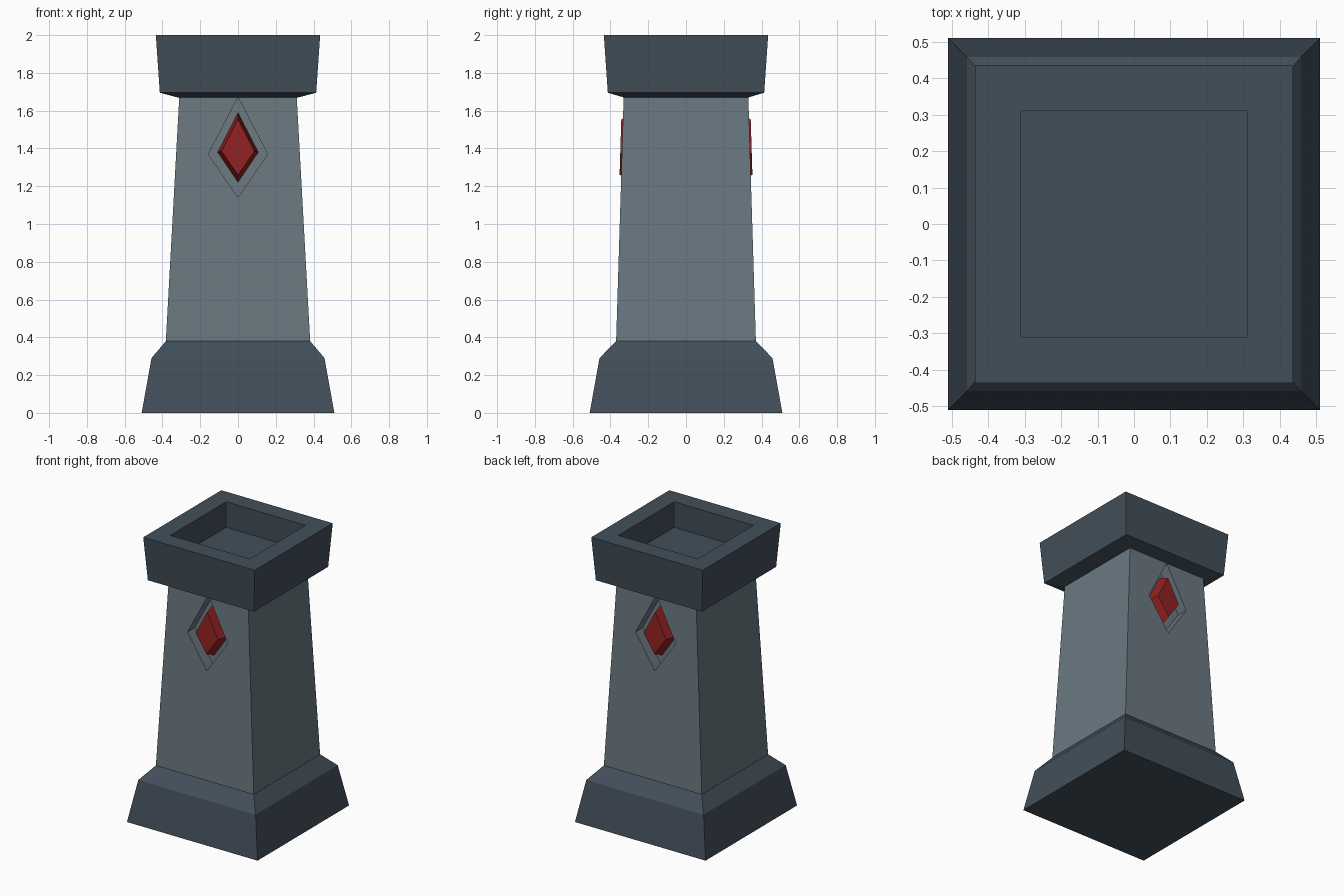
import bpy, bmesh

if "Cube" in bpy.data.objects:
    bpy.data.objects.remove(bpy.data.objects["Cube"])


def material(name, rgb):
    m = bpy.data.materials.new(name)
    m.diffuse_color = (*[(c / 255) ** 2.2 for c in rgb], 1)
    m.use_nodes = True
    m.node_tree.nodes["Principled BSDF"].inputs["Base Color"].default_value = m.diffuse_color
    return m


STONE = material("grey stone", (106, 120, 128))
DARK = material("dark slate", (68, 80, 90))
RED = material("gem red", (145, 38, 40))


def finish(name, bm, mat):
    bmesh.ops.recalc_face_normals(bm, faces=bm.faces)
    me = bpy.data.meshes.new(name)
    bm.to_mesh(me)
    bm.free()
    ob = bpy.data.objects.new(name, me)
    bpy.context.collection.objects.link(ob)
    me.materials.append(mat)
    return ob


def loft(bm, rings):
    """Skin closed loops of four points and cap both ends."""
    loops = [[bm.verts.new(p) for p in r] for r in rings]
    for a, b in zip(loops, loops[1:]):
        for i in range(4):
            j = (i + 1) % 4
            bm.faces.new((a[i], a[j], b[j], b[i]))
    bm.faces.new(loops[0])
    bm.faces.new(loops[-1])


def tower(name, levels, mat):
    bm = bmesh.new()
    loft(bm, [[(-x, -y, z), (x, -y, z), (x, y, z), (-x, y, z)] for x, y, z in levels])
    return finish(name, bm, mat)


def diamond(side, w, z0, z1, zm, off):
    """Diamond lying parallel to the sloped shaft face, moved outward by off."""
    def y(z):
        return side * (0.37 - 0.04 * (z - 0.38) / 1.29 + off)
    return [(x, y(z), z) for x, z in ((-w, zm), (0, z0), (w, zm), (0, z1))]


# Plinth, tapered shaft, and hollow cap
tower("base", [(.51, .51, 0), (.458, .458, .29), (.382, .37, .38)], DARK)
shaft = tower("shaft", [(.382, .37, .38), (.311, .33, 1.672)], STONE)
tower("cap", [(.32, .33, 1.67), (.414, .414, 1.695), (.435, .435, 2),
              (.31, .31, 2), (.31, .31, 1.82)], DARK)

# Diamond niches cut in front and back of the shaft
bm = bmesh.new()
for s in (-1, 1):
    loft(bm, [diamond(s, .157, 1.14, 1.67, 1.37, o) for o in (-.08, .05)])
cutter = finish("niche_cutter", bm, STONE)
cutter.hide_render = True
cutter.hide_viewport = True
mod = shaft.modifiers.new("niches", 'BOOLEAN')
mod.operation = 'DIFFERENCE'
mod.solver = 'EXACT'
mod.object = cutter

# Bevelled gems seated in the niches
for s, name in ((-1, "front_gem"), (1, "back_gem")):
    bm = bmesh.new()
    loft(bm, [diamond(s, .108, 1.22, 1.59, 1.38, -.082),
              diamond(s, .087, 1.26, 1.555, 1.385, .009)])
    finish(name, bm, RED)
